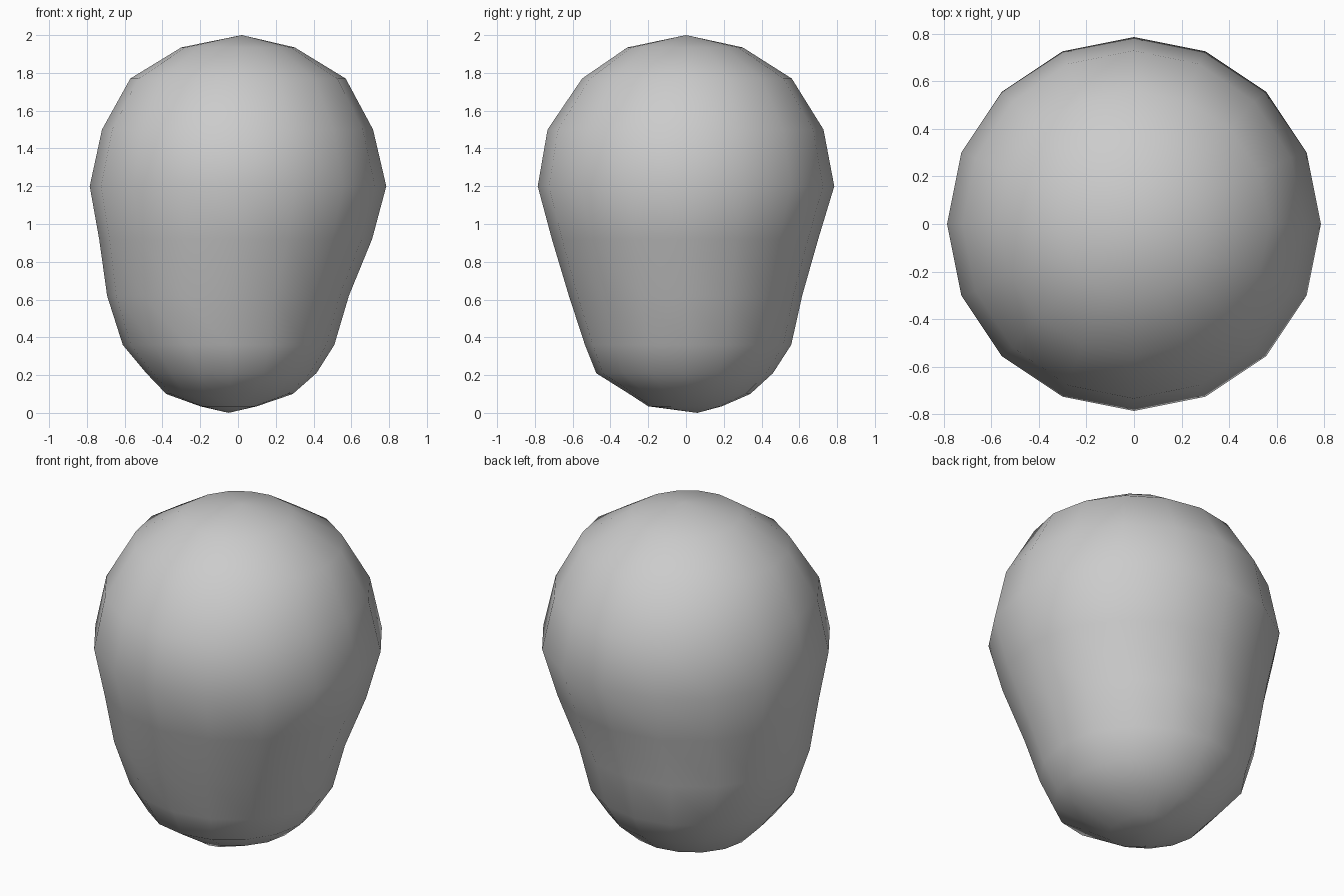
import bpy, bmesh, math

if "Cube" in bpy.data.objects:
    bpy.data.objects.remove(bpy.data.objects["Cube"])

SEGMENTS = 16
# Cross-sections: height, left x, right x, front y, back y
SECTIONS = [
    (1.935, -0.30, 0.30, -0.31, 0.30),
    (1.77, -0.57, 0.57, -0.55, 0.56),
    (1.50, -0.72, 0.715, -0.733, 0.728),
    (1.20, -0.785, 0.785, -0.785, 0.785),
    (0.92, -0.735, 0.71, -0.71, 0.70),
    (0.62, -0.693, 0.587, -0.62, 0.615),
    (0.36, -0.61, 0.51, -0.535, 0.557),
    (0.21, -0.485, 0.415, -0.475, 0.46),
    (0.10, -0.38, 0.29, -0.30, 0.34),
    (0.035, -0.20, 0.10, -0.20, 0.19),
]

# Smooth faceted body lofted through the sections
bm = bmesh.new()
rings = []
for z, x0, x1, y0, y1 in SECTIONS:
    cx, cy, rx, ry = (x0 + x1) / 2, (y0 + y1) / 2, (x1 - x0) / 2, (y1 - y0) / 2
    angles = [2 * math.pi * i / SEGMENTS for i in range(SEGMENTS)]
    rings.append([bm.verts.new((cx + rx * math.cos(a), cy + ry * math.sin(a), z))
                  for a in angles])
top = bm.verts.new((0.02, 0.0, 2.0))
bottom = bm.verts.new((-0.05, 0.06, 0.0))
for i in range(SEGMENTS):
    j = (i + 1) % SEGMENTS
    bm.faces.new((top, rings[0][i], rings[0][j]))
    bm.faces.new((bottom, rings[-1][j], rings[-1][i]))
    for upper, lower in zip(rings, rings[1:]):
        bm.faces.new((upper[i], lower[i], lower[j], upper[j]))
bmesh.ops.recalc_face_normals(bm, faces=bm.faces)
for face in bm.faces:
    face.smooth = True

mesh = bpy.data.meshes.new("head")
bm.to_mesh(mesh)
bm.free()
head = bpy.data.objects.new("head", mesh)
bpy.context.collection.objects.link(head)

# Plain grey surface
grey = bpy.data.materials.new("grey")
grey.diffuse_color = (0.6, 0.6, 0.6, 1)
grey.use_nodes = True
grey.node_tree.nodes["Principled BSDF"].inputs["Base Color"].default_value = grey.diffuse_color
mesh.materials.append(grey)
